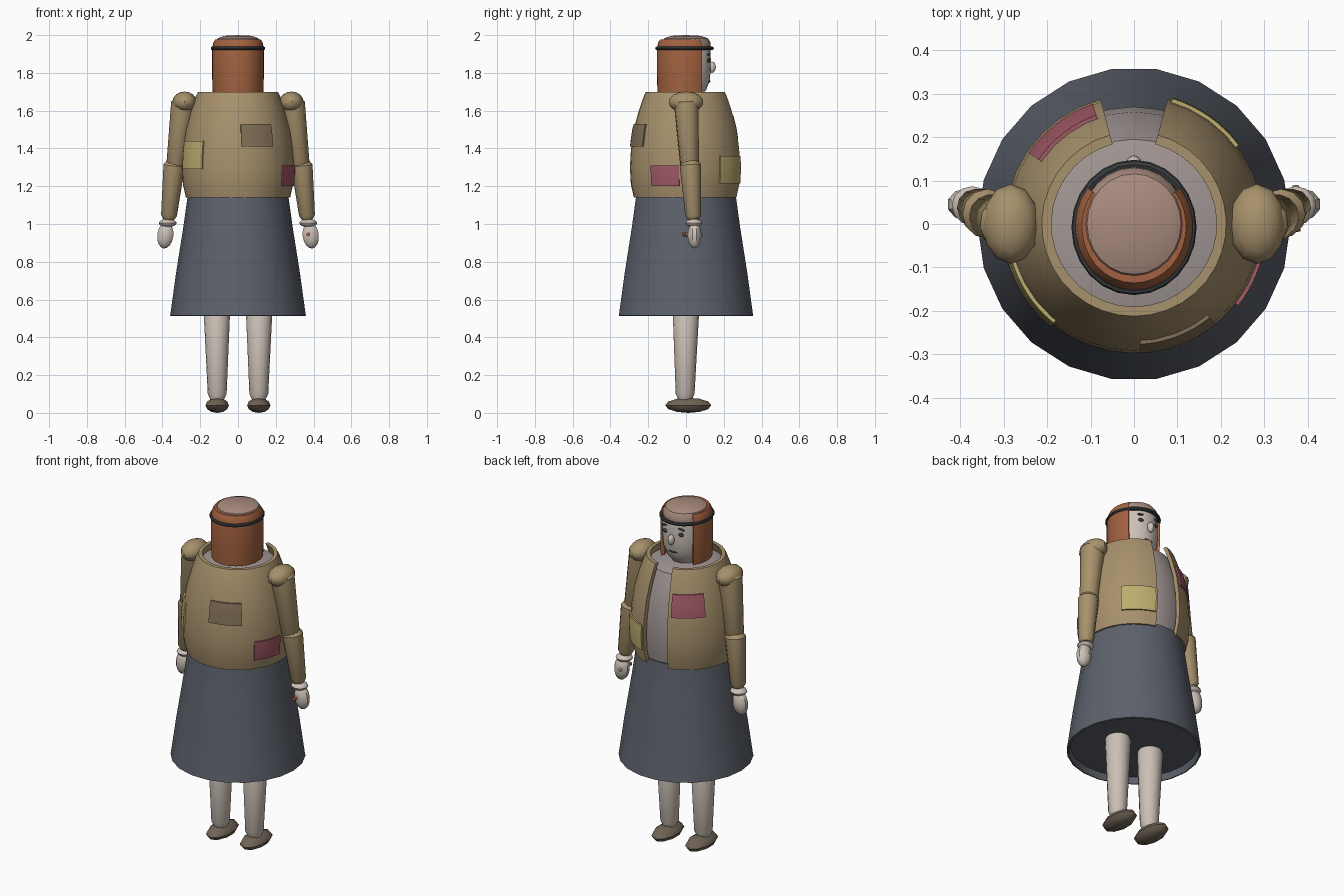
import bpy, bmesh, math
from mathutils import Vector, Matrix

if "Cube" in bpy.data.objects:
    bpy.data.objects.remove(bpy.data.objects["Cube"])

MATS = {}
COL = dict(jacket=(.39, .285, .15), skirt=(.107, .119, .147), hair=(.36, .12, .05),
           skin=(.6, .53, .47), crown=(.4, .26, .21), shirt=(.36, .31, .3),
           pink=(.35, .1, .13), yellow=(.5, .42, .16), brown=(.22, .16, .095),
           shoe=(.16, .125, .09), dark=(.04, .045, .05), ember=(.5, .12, .04))


def finish(name, bm, color, matrix=Matrix()):
    bmesh.ops.remove_doubles(bm, verts=bm.verts, dist=1e-5)
    bmesh.ops.recalc_face_normals(bm, faces=bm.faces)
    bm.transform(matrix)
    me = bpy.data.meshes.new(name)
    bm.to_mesh(me)
    bm.free()
    ob = bpy.data.objects.new(name, me)
    bpy.context.collection.objects.link(ob)
    if color not in MATS:
        MATS[color] = bpy.data.materials.new(color)
        MATS[color].diffuse_color = (*COL[color], 1)
    me.materials.append(MATS[color])
    bpy.ops.object.select_all(action='DESELECT')
    ob.select_set(True)
    bpy.context.view_layer.objects.active = ob
    bpy.ops.object.shade_smooth_by_angle(angle=math.radians(35))
    return ob


def revolve(name, prof, n, color, a0=0, a1=360, loop=False, matrix=Matrix()):
    """Spin (radius, z) points about z; angles run clockwise from +y."""
    bm = bmesh.new()
    full = a1 - a0 == 360
    rings = []
    for i in range(n if full else n + 1):
        a = math.radians(a0 + (a1 - a0) * i / n)
        rings.append([bm.verts.new((r * math.sin(a), r * math.cos(a), z)) for r, z in prof])
    m = len(prof)
    for i in range(n):
        p, q = rings[i], rings[(i + 1) % len(rings)]
        for j in range(m if loop else m - 1):
            k = (j + 1) % m
            bm.faces.new((p[j], q[j], q[k], p[k]))
    if not full:
        bm.faces.new(rings[0])
        bm.faces.new(rings[-1])
    return finish(name, bm, color, matrix)


def shell(name, outer, t, n, color, a0, a1, matrix=Matrix()):
    inner = [(r - t, z) for r, z in reversed(outer)]
    return revolve(name, outer + inner, n, color, a0, a1, True, matrix)


def limb(name, p, q, r0, r1, color, n=12):
    p, q = Vector(p), Vector(q)
    d = q - p
    h = d.length
    prof = [(0, 0), (r0 * .75, .015 * h), (r0, .08 * h), (r1, .92 * h), (r1 * .7, .985 * h), (0, h)]
    return revolve(name, prof, n, color,
                   matrix=Matrix.Translation(p) @ d.to_track_quat('Z', 'Y').to_matrix().to_4x4())


def ball(name, c, size, color, u=12, v=8, rot=Matrix()):
    bm = bmesh.new()
    bmesh.ops.create_uvsphere(bm, u_segments=u, v_segments=v, radius=1)
    return finish(name, bm, color, Matrix.Translation(c) @ rot @ Matrix.Diagonal((*size, 1)))


# skirt with recessed underside, vertex on the x axis
turn = 360 / 22 / 2
revolve("skirt", [(0, 1.16), (.265, 1.16), (.29, .98), (.328, .74), (.357, .53), (.36, .515),
                  (.35, .512), (.342, .55), (0, .55)], 22, "skirt", turn, 360 + turn)

# shirt
revolve("shirt", [(0, 1.13), (.25, 1.13), (.268, 1.24), (.27, 1.34), (.258, 1.48),
                  (.222, 1.6), (.195, 1.66), (.13, 1.675), (0, 1.68)], 28, "shirt")

# open jacket
JACKET = [(.276, 1.14), (.292, 1.21), (.297, 1.3), (.291, 1.4), (.277, 1.5),
          (.25, 1.6), (.222, 1.68), (.212, 1.7)]
shell("jacket", JACKET, .022, 32, "jacket", 15, 345)


def jacket_radius(z):
    for (r0, z0), (r1, z1) in zip(JACKET, JACKET[1:]):
        if z <= z1:
            return r0 + (r1 - r0) * (z - z0) / (z1 - z0)


# cloth patches following the jacket
for name, color, a0, a1, z0, z1 in (
        ("chest_patch", "pink", 304, 341, 1.45, 1.575),
        ("front_patch", "yellow", 17, 53, 1.215, 1.36),
        ("side_patch", "yellow", 219, 255, 1.29, 1.44),
        ("back_patch", "brown", 141, 177, 1.41, 1.53),
        ("hip_patch", "pink", 97, 128, 1.2, 1.31)):
    prof = [(jacket_radius(z) + .008, z) for z in (z0 + (z1 - z0) * i / 4 for i in range(5))]
    shell(name, prof, .014, 8, color, a0, a1)

# head, crown, hair and headband
revolve("head", [(0, 1.66), (.07, 1.67), (.1, 1.71), (.118, 1.76), (.123, 1.83),
                 (.122, 1.92), (.115, 1.955), (0, 1.96)], 24, "skin",
        matrix=Matrix.Diagonal((1, 1.07, 1, 1)))
revolve("crown", [(0, 1.94), (.122, 1.94), (.121, 1.962), (.108, 1.983), (.075, 1.996), (0, 2)],
        24, "crown", matrix=Matrix.Diagonal((1, 1.07, 1, 1)))
shell("hair", [(.134, 1.69), (.137, 1.78), (.137, 1.93), (.131, 1.96), (.12, 1.978)], .022, 22,
      "hair", 52, 308, Matrix.Translation((0, -.006, 0)) @ Matrix.Diagonal((1, 1.08, 1, 1)))
tube = [(.134 + .01 * math.cos(k * math.pi / 4), .01 * math.sin(k * math.pi / 4)) for k in range(8)]
revolve("headband", tube, 24, "dark", loop=True,
        matrix=Matrix.Translation((0, -.008, 1.93)) @ Matrix.Diagonal((1, 1.08, 1, 1)))

# face
ball("nose", (0, .138, 1.83), (.018, .02, .03), "skin")
ball("mouth", (0, .121, 1.755), (.028, .008, .006), "dark")
for s, side in ((1, "right"), (-1, "left")):
    ball(side + "_eye", (s * .05, .118, 1.865), (.016, .01, .011), "dark")
    ball(side + "_brow", (s * .052, .119, 1.898), (.024, .008, .005), "dark",
         rot=Matrix.Rotation(s * .2, 4, 'Y'))

# arms, hands, legs and shoes
for s, side in ((1, "right"), (-1, "left")):
    ball(side + "_shoulder", (s * .283, .0, 1.645), (.065, .092, .056), "jacket")
    limb(side + "_upper_arm", (s * .285, 0, 1.67), (s * .333, .02, 1.29), .066, .05, "jacket")
    limb(side + "_forearm", (s * .335, .022, 1.335), (s * .368, .04, 1.02), .057, .042, "jacket")
    ball(side + "_cuff", (s * .372, .042, 1.005), (.047, .045, .022), "skin")
    ball(side + "_hand", (s * .385, .045, .94), (.045, .037, .07), "skin", 10, 8,
         Matrix.Rotation(-s * .12, 4, 'Y'))
    limb(side + "_leg", (s * .112, 0, .58), (s * .11, -.005, .06), .07, .05, "skin", 16)
    ball(side + "_shoe", (s * .11, .012, .04), (.065, .122, .04), "shoe", 10, 6)

# small stick held in the right hand
limb("stick", (.372, -.008, .945), (.372, .09, .945), .01, .01, "skin", 8)
limb("stick_tip", (.372, -.018, .945), (.372, .0, .945), .0105, .0105, "ember", 8)

for m in bpy.data.materials:
    if m.users and not m.is_grease_pencil:
        m.use_nodes = True
        m.node_tree.nodes["Principled BSDF"].inputs["Base Color"].default_value = m.diffuse_color
